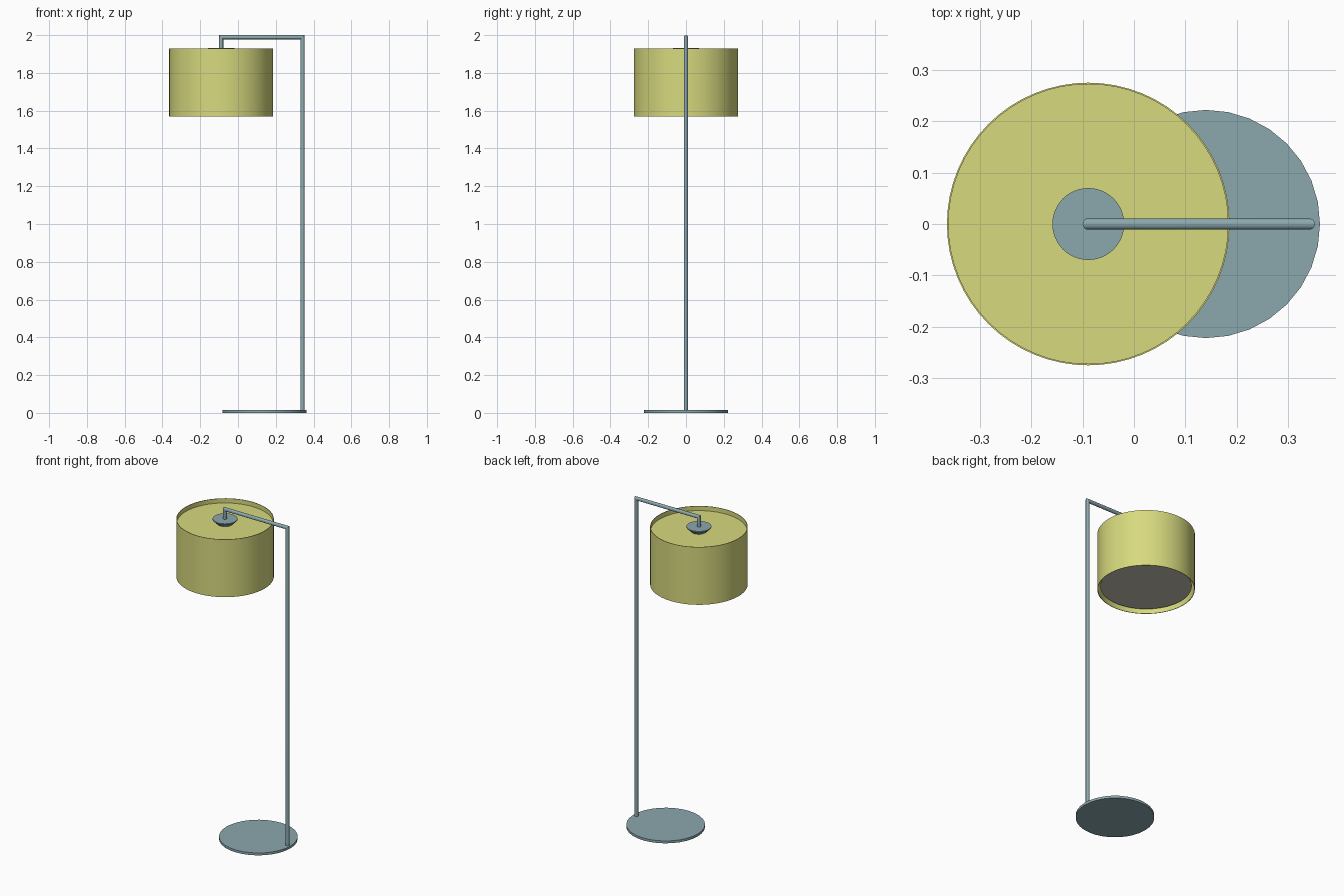
import bpy, bmesh
from math import cos, sin, pi, radians

if "Cube" in bpy.data.objects:
    bpy.data.objects.remove(bpy.data.objects["Cube"])

POLE_X, HEAD_X, BASE_X = 0.341, -0.089, 0.140


def material(name, rgb):
    m = bpy.data.materials.new(name)
    m.diffuse_color = (*rgb, 1)
    m.use_nodes = True
    m.node_tree.nodes["Principled BSDF"].inputs["Base Color"].default_value = m.diffuse_color
    return m


METAL = material("blue_grey_metal", (0.26, 0.39, 0.42))
FABRIC = material("yellow_fabric", (0.68, 0.70, 0.21))
FROST = material("off_white_diffuser", (0.56, 0.54, 0.46))


def skin(name, rings, mat, closed=False):
    """Bridge equal-sized vertex rings; cap the ends, or join last to first."""
    bm = bmesh.new()
    loops = [[bm.verts.new(p) for p in ring] for ring in rings]
    n = len(loops[0])
    pairs = list(zip(loops, loops[1:]))
    if closed:
        pairs.append((loops[-1], loops[0]))
    else:
        bm.faces.new(loops[0])
        bm.faces.new(loops[-1])
    for a, b in pairs:
        for i in range(n):
            j = (i + 1) % n
            bm.faces.new((a[i], a[j], b[j], b[i]))
    bmesh.ops.recalc_face_normals(bm, faces=bm.faces)
    mesh = bpy.data.meshes.new(name)
    bm.to_mesh(mesh)
    bm.free()
    ob = bpy.data.objects.new(name, mesh)
    mesh.materials.append(mat)
    bpy.context.collection.objects.link(ob)
    bpy.ops.object.select_all(action='DESELECT')
    ob.select_set(True)
    bpy.context.view_layer.objects.active = ob
    bpy.ops.object.shade_smooth_by_angle(angle=radians(35))
    return ob


def lathe(name, cx, profile, sides, mat, closed=False):
    """Turn (radius, z) points around a vertical axis at x = cx."""
    rings = [[(cx + r * cos(2 * pi * i / sides), r * sin(2 * pi * i / sides), z)
              for i in range(sides)] for r, z in profile]
    return skin(name, rings, mat, closed)


# Round foot plate
lathe("base", BASE_X, [(0.222, 0), (0.222, 0.015)], 32, METAL)

# Bent tube: pole, arm and drop with mitred corners
R, ARM_Z = 0.011, 1.989
circle = [(R * cos(2 * pi * i / 16), R * sin(2 * pi * i / 16)) for i in range(16)]
skin("stand_tube", [
    [(POLE_X + o, y, 0.008) for o, y in circle],
    [(POLE_X + o, y, ARM_Z + o) for o, y in circle],
    [(HEAD_X - o, y, ARM_Z + o) for o, y in circle],
    [(HEAD_X - o, y, 1.925) for o, y in circle],
], METAL)

# Drum shade wall
lathe("shade_wall", HEAD_X, [(0.275, 1.57), (0.275, 1.929),
                             (0.272, 1.929), (0.272, 1.57)], 64, FABRIC, True)

# Recessed top panel of the shade
lathe("shade_top", HEAD_X, [(0.273, 1.896), (0.273, 1.901)], 64, FABRIC)

# Recessed diffuser underneath
lathe("diffuser", HEAD_X, [(0.258, 1.592), (0.258, 1.597)], 64, FROST)

# Tapered canopy joining the drop to the shade
lathe("canopy", HEAD_X, [(0.042, 1.899), (0.070, 1.926), (0.070, 1.931)], 48, METAL)
